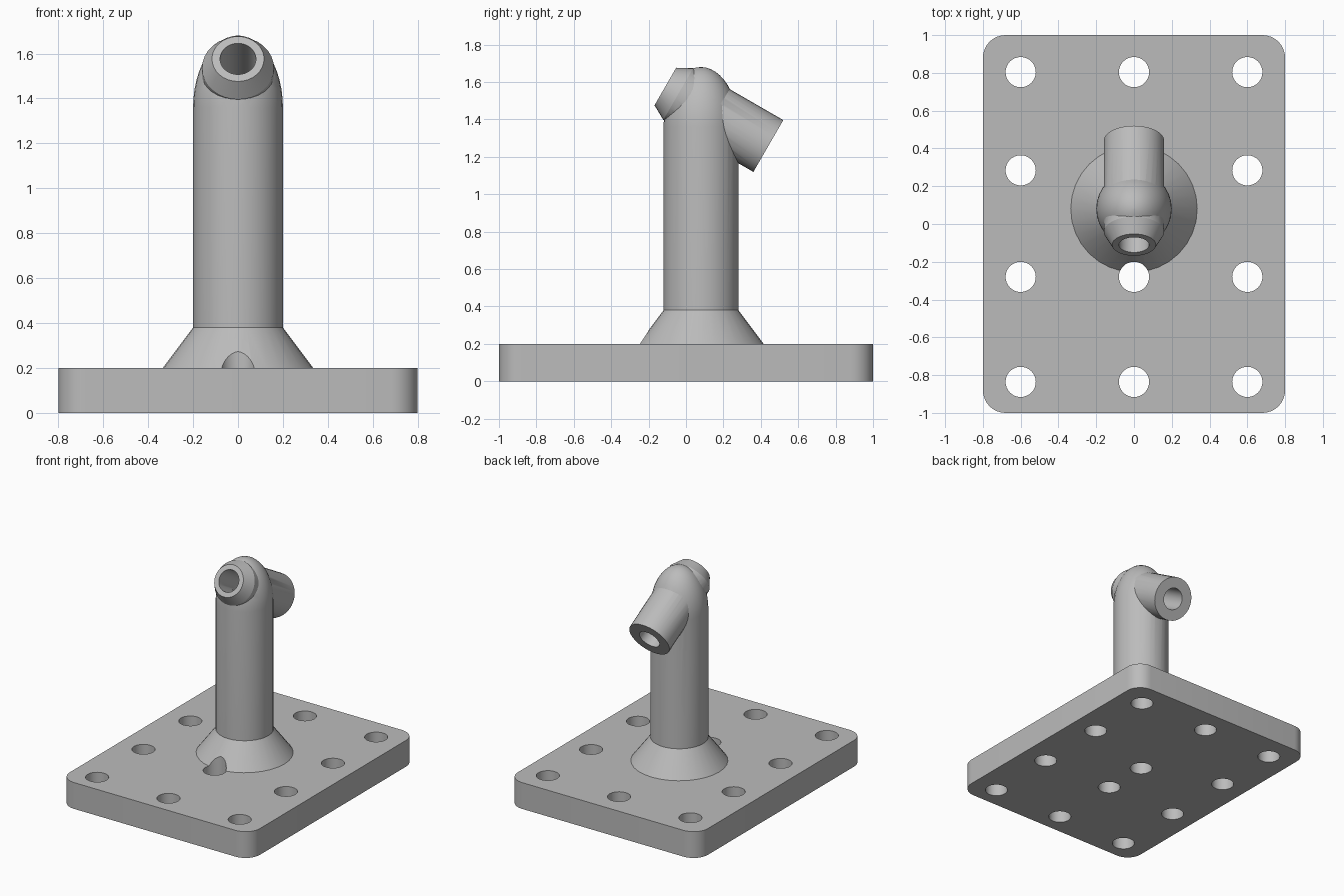
import bpy, bmesh, math
from mathutils import Matrix, Vector

cube = bpy.data.objects.get("Cube")
if cube:
    bpy.data.objects.remove(cube)

grey = bpy.data.materials.new("light_grey")
grey.use_nodes = True
COLOUR = (0.5, 0.5, 0.5, 1)
grey.diffuse_color = COLOUR
grey.node_tree.nodes["Principled BSDF"].inputs["Base Color"].default_value = COLOUR

PILLAR_Y = 0.08
BORE = 0.08
SIDES = 32


def add_object(name, bm):
    bmesh.ops.recalc_face_normals(bm, faces=bm.faces)
    mesh = bpy.data.meshes.new(name)
    bm.to_mesh(mesh)
    bm.free()
    mesh.materials.append(grey)
    obj = bpy.data.objects.new(name, mesh)
    bpy.context.collection.objects.link(obj)
    return obj


def lathe(name, profile, matrix):
    """Closed solid turned from (radius, height) points about local z."""
    bm = bmesh.new()
    rings = []
    for r, z in profile:
        ring = []
        for i in range(SIDES):
            a = math.tau * i / SIDES
            ring.append(bm.verts.new(matrix @ Vector((r * math.cos(a), r * math.sin(a), z))))
        rings.append(ring)
    for low, high in zip(rings, rings[1:]):
        for i in range(SIDES):
            j = (i + 1) % SIDES
            bm.faces.new((low[i], low[j], high[j], high[i]))
    bm.faces.new(rings[0][::-1])
    bm.faces.new(rings[-1])
    return add_object(name, bm)


def combine(target, other, operation):
    mod = target.modifiers.new(operation, "BOOLEAN")
    mod.operation = operation
    mod.solver = "EXACT"
    mod.object = other
    bpy.context.view_layer.objects.active = target
    bpy.ops.object.modifier_apply(modifier=mod.name)


# Base plate with rounded vertical corners
bm = bmesh.new()
bmesh.ops.create_cube(bm, size=1, matrix=Matrix.Translation((0, 0, 0.1)) @ Matrix.Diagonal((1.6, 2, 0.2, 1)))
upright = [e for e in bm.edges if abs(e.verts[0].co.z - e.verts[1].co.z) > 0.1]
bmesh.ops.bevel(bm, geom=upright, offset=0.12, segments=8, profile=0.5, affect="EDGES")
plate = add_object("base_plate", bm)

# Pillar: flared foot, straight shaft and elongated dome
profile = [(0.335, 0.2), (0.2, 0.38)]
for i in range(12):
    a = math.pi / 2 * i / 12
    profile.append((0.2 * math.cos(a), 1.36 + 0.32 * math.sin(a)))
profile.append((0.003, 1.68))
upright_axis = Matrix.Translation((0, PILLAR_Y, 0))
pillar = lathe("pillar_with_cross_pipe", profile, upright_axis)

# Sloping cross pipe: chamfered at the raised front, plain at the lower back
pipe_axis = Matrix.Translation((0, PILLAR_Y, 1.466)) @ Matrix.Rotation(math.radians(60), 4, "X")
pipe = lathe("cross_pipe", [(0.16, -0.416), (0.16, 0.14), (0.116, 0.22)], pipe_axis)
combine(pillar, pipe, "UNION")

# Bores through the pipe and up the pillar
pipe_bore = lathe("pipe_bore", [(BORE, -0.6), (BORE, 0.5)], pipe_axis)
pillar_bore = lathe("pillar_bore", [(BORE, -0.1), (BORE, 1.466)], upright_axis)
combine(pillar, pipe_bore, "DIFFERENCE")
combine(pillar, pillar_bore, "DIFFERENCE")
combine(plate, pillar_bore, "DIFFERENCE")
helpers = [pipe, pipe_bore, pillar_bore]

# Bolt holes, skipping the one under the pillar
for x in (-0.6, 0, 0.6):
    for y in (-0.836, -0.28, 0.284, 0.804):
        if x == 0 and abs(y - 0.284) < 0.01:
            continue
        hole = lathe("bolt_hole", [(BORE, -0.1), (BORE, 0.6)], Matrix.Translation((x, y, 0)))
        combine(plate, hole, "DIFFERENCE")
        if x == 0 and abs(y) < 0.3:
            combine(pillar, hole, "DIFFERENCE")
        helpers.append(hole)

for helper in helpers:
    bpy.data.objects.remove(helper)

# Smooth shading with crisp rims
for obj in (plate, pillar):
    bpy.ops.object.select_all(action="DESELECT")
    obj.select_set(True)
    bpy.context.view_layer.objects.active = obj
    bpy.ops.object.shade_smooth_by_angle(angle=math.radians(25))
